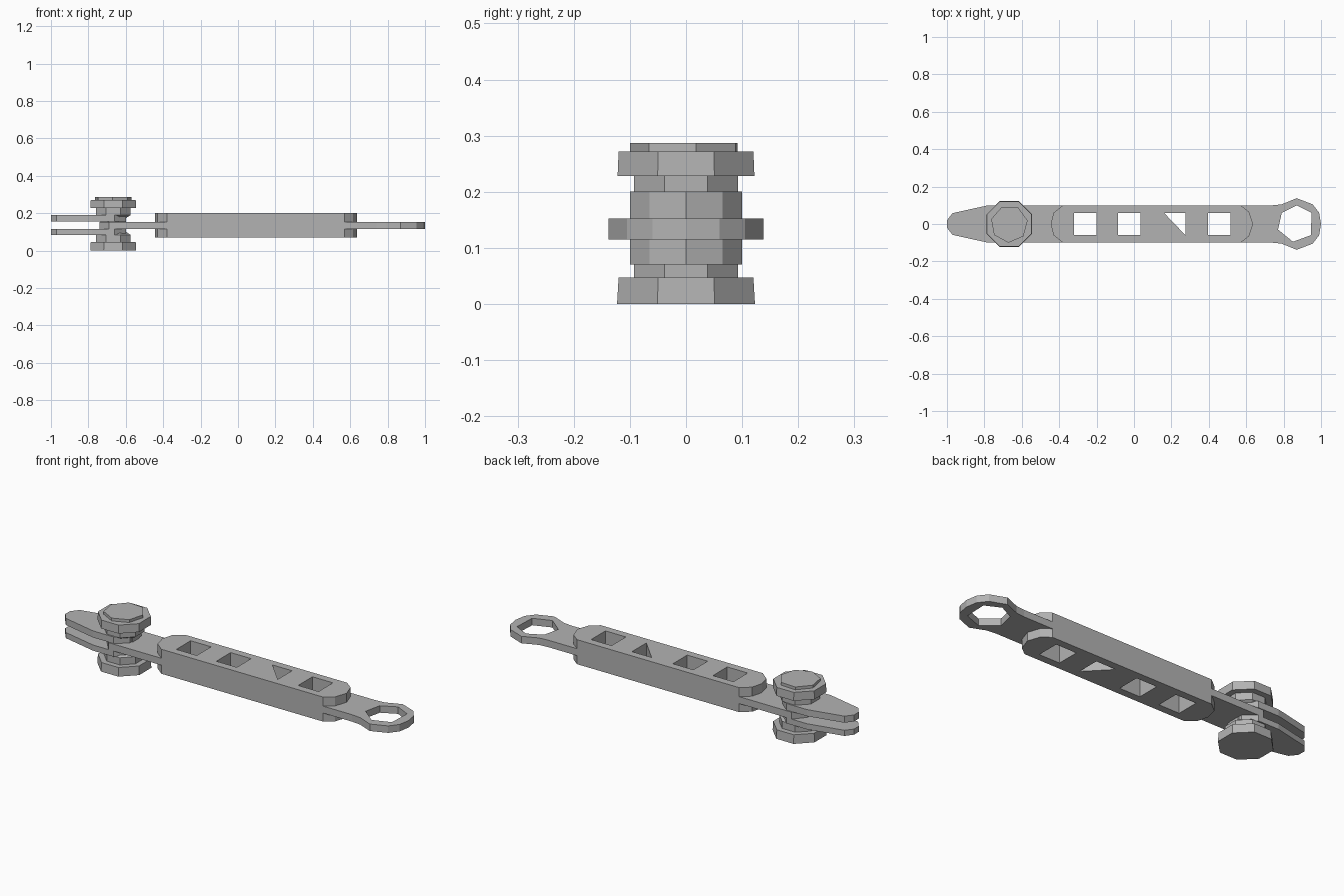
import bpy, bmesh, math

old = bpy.data.objects.get("Cube")
if old:
    bpy.data.objects.remove(old, do_unlink=True)

steel = bpy.data.materials.new("grey_steel")
steel.use_nodes = True
GREY = (0.45, 0.45, 0.45, 1)
steel.diffuse_color = GREY
steel.node_tree.nodes["Principled BSDF"].inputs["Base Color"].default_value = GREY


def finish(name, mesh):
    """Link a finished mesh as a named part."""
    mesh.materials.clear()
    mesh.materials.append(steel)
    mesh.shade_flat()
    obj = bpy.data.objects.new(name, mesh)
    bpy.context.collection.objects.link(obj)
    return obj


def plate(name, outline, holes, z0, z1):
    """Flat plate with pierced holes, from filled outlines."""
    curve = bpy.data.curves.new(name + "_outline", 'CURVE')
    curve.dimensions = '2D'
    curve.fill_mode = 'BOTH'
    curve.extrude = (z1 - z0) / 2
    for loop in [outline] + holes:
        spline = curve.splines.new('POLY')
        spline.points.add(len(loop) - 1)
        for point, (x, y) in zip(spline.points, loop):
            point.co = (x, y, 0, 1)
        spline.use_cyclic_u = True
    temp = bpy.data.objects.new(name + "_temp", curve)
    bpy.context.collection.objects.link(temp)
    graph = bpy.context.evaluated_depsgraph_get()
    mesh = bpy.data.meshes.new_from_object(temp.evaluated_get(graph))
    bpy.data.objects.remove(temp, do_unlink=True)
    bm = bmesh.new()
    bm.from_mesh(mesh)
    bmesh.ops.remove_doubles(bm, verts=bm.verts, dist=0.0005)
    bmesh.ops.recalc_face_normals(bm, faces=bm.faces)
    bmesh.ops.translate(bm, verts=bm.verts, vec=(0, 0, (z0 + z1) / 2))
    bm.to_mesh(mesh)
    bm.free()
    return finish(name, mesh)


def mirrored(half):
    """Close a +y half outline by mirroring it across y = 0."""
    return half + [(x, -y) for x, y in reversed(half) if y > 0]


def lathe(name, x, profile, sides, turn=0.5):
    """Faceted turned part from (radius, z) pairs."""
    bm = bmesh.new()
    rings = []
    for r, z in profile:
        angles = [(i + turn) * math.tau / sides for i in range(sides)]
        rings.append([bm.verts.new((x + r * math.cos(a), r * math.sin(a), z)) for a in angles])
    for low, high in zip(rings, rings[1:]):
        for i in range(sides):
            j = (i + 1) % sides
            bm.faces.new((low[i], low[j], high[j], high[i]))
    bm.faces.new(rings[0][::-1])
    bm.faces.new(rings[-1])
    mesh = bpy.data.meshes.new(name)
    bm.to_mesh(mesh)
    bm.free()
    return finish(name, mesh)


# Openings through the handle: three squares and one triangle
def square(x):
    return [(x - 0.06, -0.06), (x + 0.06, -0.06), (x + 0.06, 0.06), (x - 0.06, 0.06)]


openings = [square(-0.26), square(-0.025), square(0.455),
            [(0.16, 0.06), (0.275, -0.06), (0.275, 0.06)]]

# Flat centre strap with the ring end
strap = mirrored([(-0.74, 0.04), (-0.69, 0.1), (0.74, 0.1), (0.79, 0.105), (0.87, 0.138),
                  (0.955, 0.105), (0.99, 0.06), (1.0, 0.0)])
ring_hole = [(0.77, -0.03), (0.85, -0.095), (0.945, -0.06), (0.95, 0.06),
             (0.87, 0.1), (0.79, 0.06)]
plate("centre_strap", strap, openings + [ring_hole], 0.115, 0.152)

# Handle scales above and below the strap
scale = mirrored([(-0.445, 0.0), (-0.43, 0.06), (-0.38, 0.1), (0.57, 0.1),
                  (0.615, 0.065), (0.637, 0.0)])
plate("lower_handle_scale", scale, openings, 0.07, 0.115)
plate("upper_handle_scale", scale, openings, 0.152, 0.2)

# Pair of tapered jaw plates
jaw = mirrored([(-1.0, 0.02), (-0.97, 0.058), (-0.78, 0.1), (-0.66, 0.1), (-0.6, 0.05)])
plate("lower_jaw_plate", jaw, [], 0.085, 0.115)
plate("upper_jaw_plate", jaw, [], 0.155, 0.19)

# Pivot bolt with head, crown and nut
BOLT_X = -0.667
lathe("pivot_shaft", BOLT_X, [(0.1, 0.04), (0.1, 0.085), (0.075, 0.1), (0.075, 0.175),
                              (0.1, 0.19), (0.1, 0.235)], 8)
lathe("pivot_nut", BOLT_X, [(0.133, 0.0), (0.13, 0.047)], 8)
lathe("pivot_head", BOLT_X, [(0.132, 0.228), (0.13, 0.272)], 8)
lathe("head_crown", BOLT_X, [(0.1, 0.265), (0.1, 0.287)], 7, 0.2)
